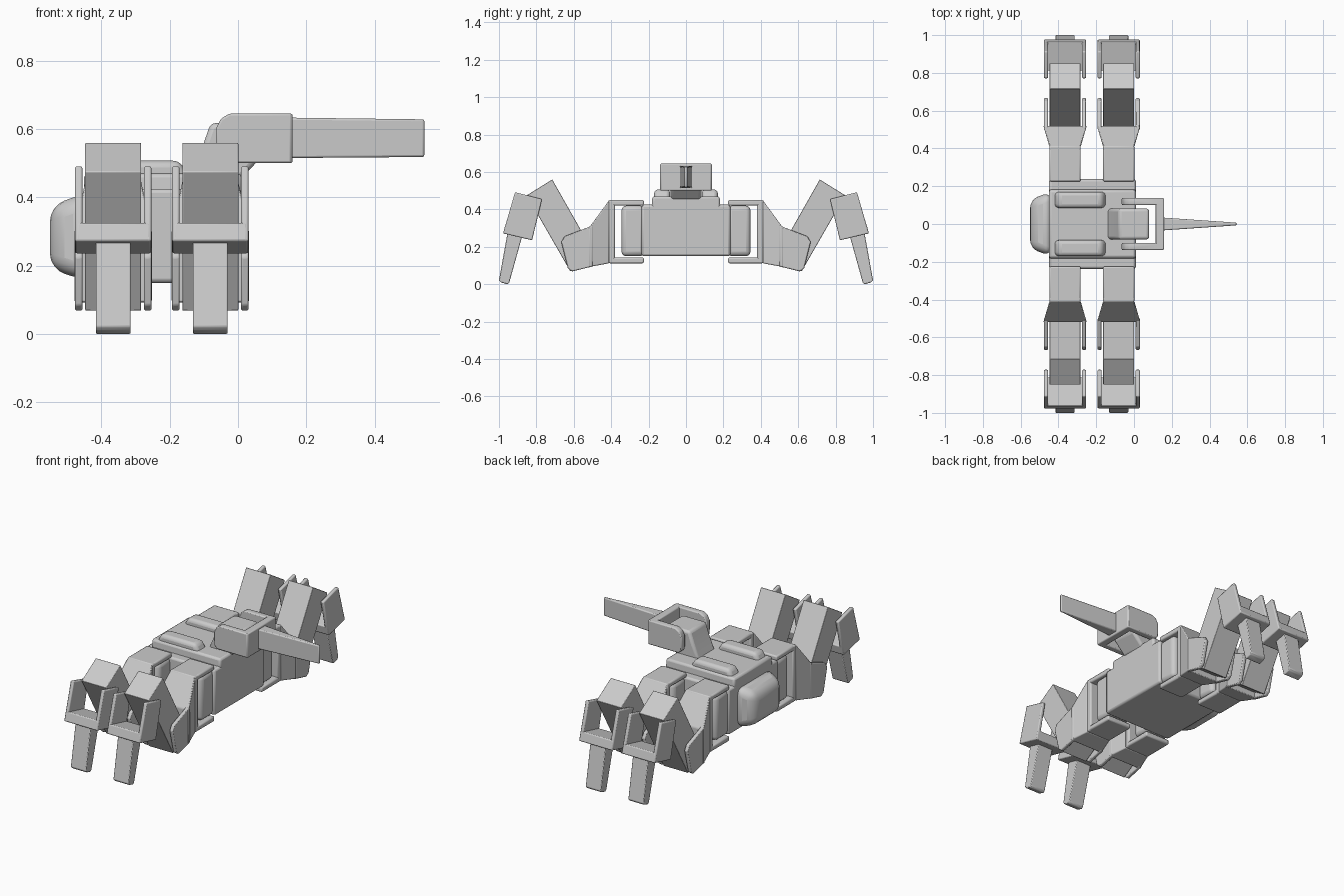
import bpy, bmesh
from mathutils import Vector

if "Cube" in bpy.data.objects:
    bpy.data.objects.remove(bpy.data.objects["Cube"])

grey = bpy.data.materials.new("light grey")
grey.diffuse_color = (0.6, 0.6, 0.6, 1)
grey.use_nodes = True
grey.node_tree.nodes["Principled BSDF"].inputs["Base Color"].default_value = grey.diffuse_color


def loft(name, ring_a, ring_b, bevel=0.008, segs=2):
    """Solid between two matching rings of 3D points, with softened edges."""
    bm = bmesh.new()
    a = [bm.verts.new(p) for p in ring_a]
    b = [bm.verts.new(p) for p in ring_b]
    n = len(a)
    bm.faces.new(a)
    bm.faces.new(b[::-1])
    for i in range(n):
        bm.faces.new((a[i], b[i], b[(i + 1) % n], a[(i + 1) % n]))
    bmesh.ops.recalc_face_normals(bm, faces=bm.faces[:])
    mesh = bpy.data.meshes.new(name)
    bm.to_mesh(mesh)
    bm.free()
    mesh.materials.append(grey)
    ob = bpy.data.objects.new(name, mesh)
    bpy.context.collection.objects.link(ob)
    if bevel:
        mod = ob.modifiers.new("soft edges", 'BEVEL')
        mod.width, mod.segments, mod.limit_method = bevel, segs, 'ANGLE'
    bpy.context.view_layer.objects.active = ob
    ob.select_set(True)
    bpy.ops.object.shade_smooth_by_angle(angle=0.6)
    ob.select_set(False)
    return ob


def prism_x(name, pts, x0, x1, **kw):
    return loft(name, [(x0, y, z) for y, z in pts], [(x1, y, z) for y, z in pts], **kw)


def prism_y(name, pts, y0, y1, **kw):
    return loft(name, [(x, y0, z) for x, z in pts], [(x, y1, z) for x, z in pts], **kw)


def rect(a0, a1, b0, b1):
    return [(a0, b0), (a1, b0), (a1, b1), (a0, b1)]


# Hull with raised deck
prism_x("hull", rect(-0.237, 0.237, 0.15, 0.425), -0.45, 0.01, bevel=0.012)
prism_x("deck", [(-0.185, 0.4), (0.185, 0.4), (0.18, 0.47), (-0.18, 0.47)], -0.45, 0.01, bevel=0.012)

# Rounded pod on the rear end
loft("rear_pod",
     [(-0.44, y, z) for y, z in rect(-0.17, 0.17, 0.155, 0.415)],
     [(-0.55, y, z) for y, z in rect(-0.13, 0.13, 0.19, 0.375)], bevel=0.045, segs=4)

# Two ridges on the deck
for s, side in ((1, "left"), (-1, "right")):
    prism_y("deck_ridge_" + side, [(-0.43, 0.45), (-0.40, 0.507), (-0.17, 0.507), (-0.14, 0.45)],
            s * 0.085, s * 0.17, bevel=0.02, segs=3)

# Turret neck, fork and blade
neck = [(-0.145, 0.45), (-0.105, 0.545), (-0.08, 0.617), (0.08, 0.617), (0.08, 0.53), (0.005, 0.45)]
prism_y("turret_neck", neck, -0.082, 0.082, bevel=0.015, segs=3)
arm = [(-0.065, 0.52), (-0.045, 0.5), (0.157, 0.5), (0.157, 0.645), (-0.025, 0.645), (-0.05, 0.63), (-0.065, 0.6)]
for s, side in ((1, "left"), (-1, "right")):
    prism_y("fork_arm_" + side, arm, s * 0.1, s * 0.138, bevel=0.006)
prism_x("fork_bridge", rect(-0.135, 0.135, 0.5, 0.645), 0.115, 0.16, bevel=0.006)
loft("blade",
     [(0.15, y, z) for y, z in rect(-0.034, 0.034, 0.515, 0.633)],
     [(0.545, y, z) for y, z in rect(-0.007, 0.007, 0.518, 0.628)], bevel=0.006)


def leg(name, cx, s):
    """One three-jointed leg; s is the side (+1 or -1 in y)."""
    def part(label, pts, x0, x1, **kw):
        prism_x(f"{name}_{label}", [(s * y, z) for y, z in pts], cx + x0, cx + x1, **kw)

    # Hip block and its clamp
    part("hip", rect(0.22, 0.345, 0.15, 0.42), -0.078, 0.078, bevel=0.025, segs=3)
    part("clamp_top", rect(0.225, 0.4, 0.42, 0.45), -0.083, 0.083)
    part("clamp_bottom", rect(0.225, 0.4, 0.112, 0.143), -0.083, 0.083)
    part("clamp_back", rect(0.38, 0.415, 0.112, 0.45), -0.083, 0.083)
    near = [(-0.083, 0.112), (0.083, 0.112), (0.083, 0.45), (-0.083, 0.45)]
    far = [(-0.115, 0.092), (0.115, 0.092), (0.115, 0.3), (-0.115, 0.3)]
    loft(name + "_clamp_flare", [(cx + x, s * 0.41, z) for x, z in near],
         [(cx + x, s * 0.52, z) for x, z in far], bevel=0.006)
    plate = [(0.5, 0.315), (0.53, 0.302), (0.65, 0.256), (0.667, 0.225),
             (0.632, 0.085), (0.61, 0.068), (0.5, 0.095)]
    # Thigh box
    part("thigh", [(0.715, 0.56), (0.852, 0.475), (0.618, 0.068), (0.483, 0.15)], -0.082, 0.082, bevel=0.003)
    # Lower fork and foot
    fork = [(0.914, 0.492), (0.77, 0.455), (0.823, 0.235), (0.978, 0.272)]
    bridge = [(0.963, 0.327), (0.81, 0.29), (0.823, 0.235), (0.978, 0.272)]
    for x0, x1, side in ((-0.112, -0.09, "a"), (0.09, 0.112, "b")):
        part("clamp_plate_" + side, plate, x0, x1, bevel=0.005)
        part("lower_fork_" + side, fork, x0, x1, bevel=0.006)
    part("lower_fork_bridge", bridge, -0.108, 0.108, bevel=0.006)
    part("foot", [(0.955, 0.27), (0.875, 0.26), (0.945, 0.008), (0.955, 0.0), (0.99, 0.01), (1.0, 0.022)],
         -0.051, 0.051, bevel=0.004)


for cx, end in ((-0.365, "rear"), (-0.081, "front")):
    for s, side in ((1, "left"), (-1, "right")):
        leg(f"{end}_{side}_leg", cx, s)
